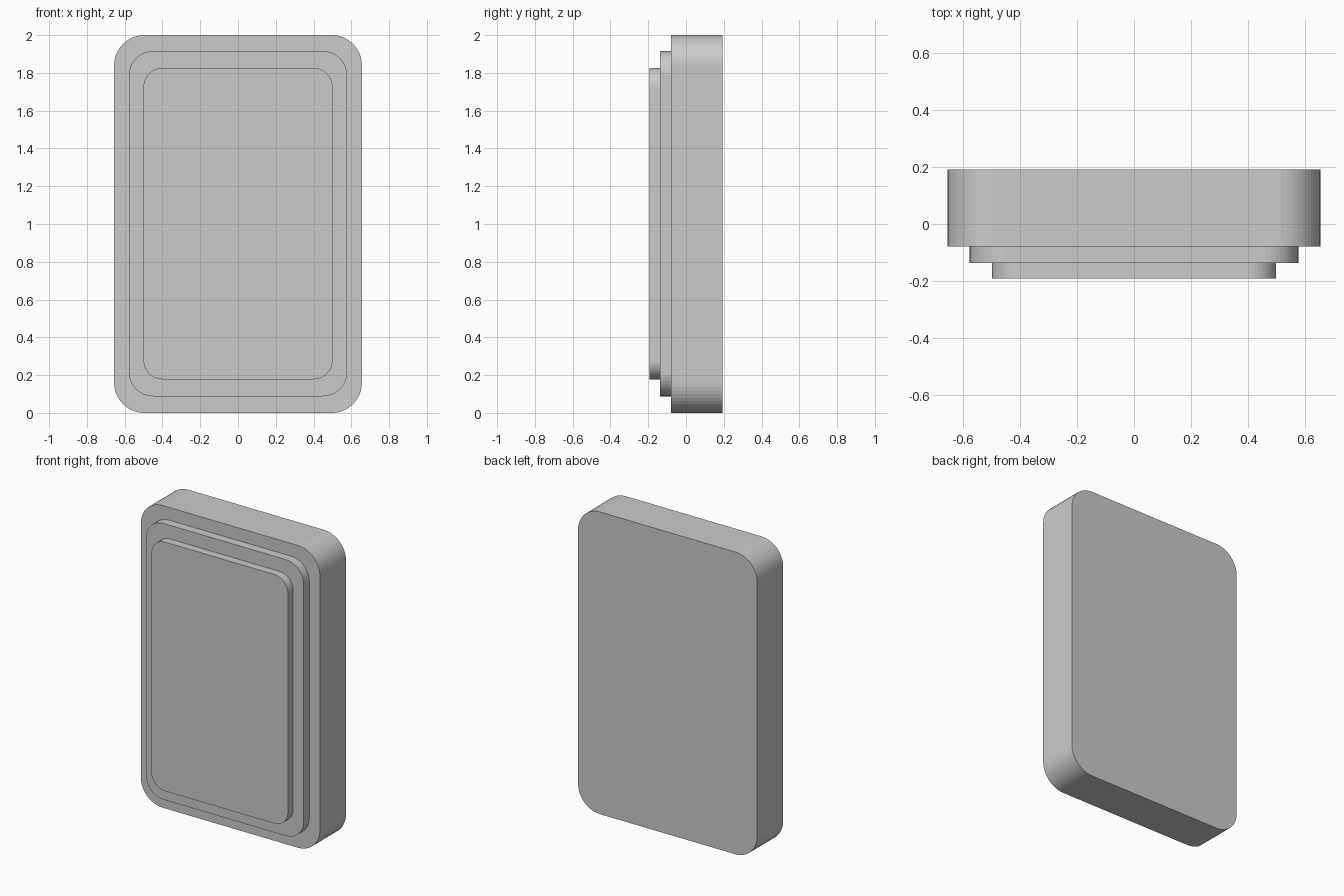
import bpy, bmesh
from math import sin, cos, pi

if "Cube" in bpy.data.objects:
    bpy.data.objects.remove(bpy.data.objects["Cube"])

CORNER_STEPS = 12


def rounded_slab(name, half_w, z0, z1, radius, y_front, y_back):
    """Rounded rectangle in the XZ plane, extruded along +y."""
    corners = [(half_w - radius, z1 - radius), (-half_w + radius, z1 - radius),
               (-half_w + radius, z0 + radius), (half_w - radius, z0 + radius)]
    bm = bmesh.new()
    verts = []
    for i, (cx, cz) in enumerate(corners):
        for s in range(CORNER_STEPS + 1):
            a = (i + s / CORNER_STEPS) * pi / 2
            verts.append(bm.verts.new((cx + radius * cos(a), y_front, cz + radius * sin(a))))
    face = bm.faces.new(verts)
    ext = bmesh.ops.extrude_face_region(bm, geom=[face], use_keep_orig=True)
    moved = [g for g in ext["geom"] if isinstance(g, bmesh.types.BMVert)]
    bmesh.ops.translate(bm, vec=(0, y_back - y_front, 0), verts=moved)
    bmesh.ops.recalc_face_normals(bm, faces=bm.faces)
    mesh = bpy.data.meshes.new(name)
    bm.to_mesh(mesh)
    bm.free()
    obj = bpy.data.objects.new(name, mesh)
    bpy.context.collection.objects.link(obj)
    return obj


# Thick main body, then two stepped plates on the front
rounded_slab("main_body", 0.656, 0.0, 2.0, 0.16, -0.08, 0.192)
rounded_slab("middle_plate", 0.578, 0.088, 1.916, 0.13, -0.138, -0.07)
rounded_slab("front_panel", 0.50, 0.178, 1.826, 0.10, -0.192, -0.128)
